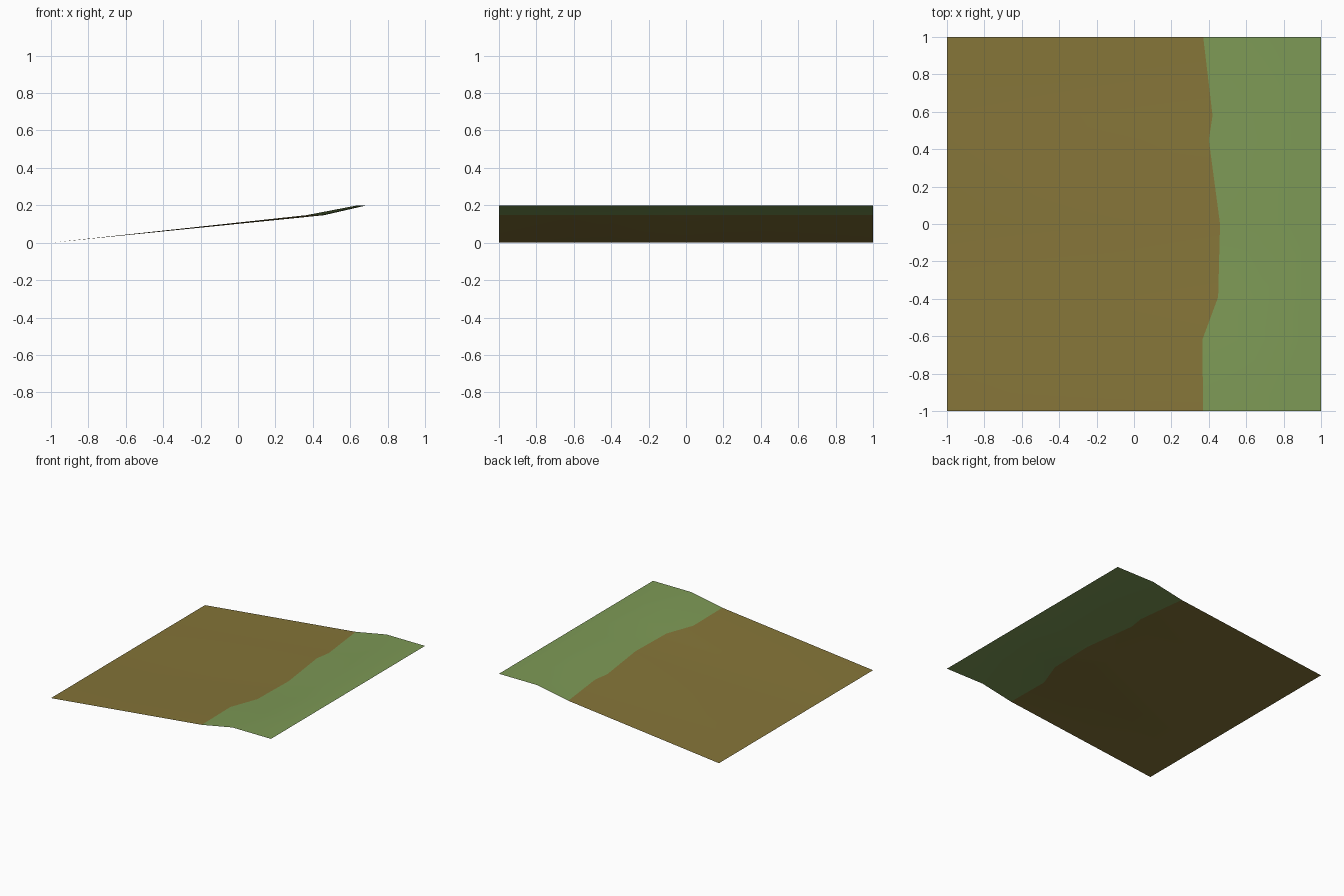
import bpy, bmesh

if "Cube" in bpy.data.objects:
    bpy.data.objects.remove(bpy.data.objects["Cube"])


def material(name, rgb):
    m = bpy.data.materials.new(name)
    m.diffuse_color = (*rgb, 1)
    m.use_nodes = True
    m.node_tree.nodes["Principled BSDF"].inputs["Base Color"].default_value = m.diffuse_color
    return m


# Cross-sections along y: (y, x of the bank foot, x of the bank top)
sections = [(-1, .37, .65), (-.62, .365, .64), (-.39, .45, .68), (0, .46, .69),
            (.45, .40, .66), (.58, .42, .67), (1, .37, .65)]

# Sloping earth, a steeper grassy bank and a level grass top, one open sheet
bm = bmesh.new()
rows = []
for y, foot, top in sections:
    profile = [(-1, 0), (foot, .147), (top, .2), (1, .2)]
    rows.append([bm.verts.new((x, y, z)) for x, z in profile])
for a, b in zip(rows, rows[1:]):
    for i in range(3):
        face = bm.faces.new((a[i], a[i + 1], b[i + 1], b[i]))
        face.material_index = 0 if i == 0 else 1
        face.smooth = True

mesh = bpy.data.meshes.new("shore_ground")
bm.to_mesh(mesh)
bm.free()
mesh.materials.append(material("earth brown", (.235, .178, .040)))
mesh.materials.append(material("grass green", (.205, .320, .092)))
ground = bpy.data.objects.new("shore_ground", mesh)
bpy.context.collection.objects.link(ground)
